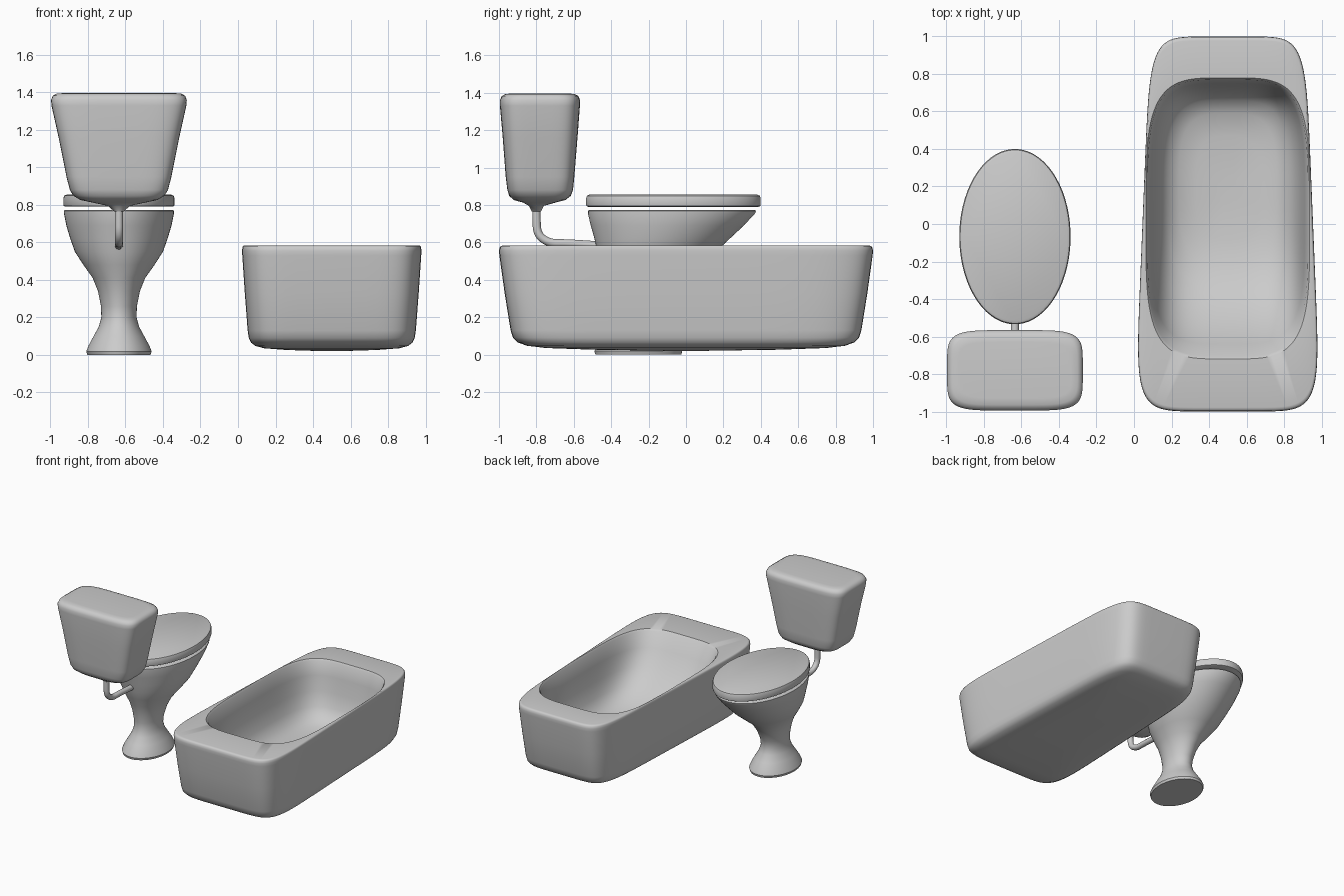
import bpy, bmesh
from math import cos, sin, pi, copysign


def ring(cx, y0, y1, hx, z, n=2.0, taper=0.0, seg=64):
    """Superellipse outline between y0 and y1, half width hx, tapering along y."""
    cy, hy = (y0 + y1) / 2, (y1 - y0) / 2
    pts = []
    for i in range(seg):
        a = 2 * pi * (i + 0.5) / seg
        u, v = [copysign(abs(t) ** (2 / n), t) for t in (cos(a), sin(a))]
        pts.append((cx + hx * u * (1 + taper * v), cy + hy * v, z))
    return pts


def loft(name, rings, angle=40):
    """Skin a stack of equal-length rings and cap both ends."""
    bm = bmesh.new()
    loops = [[bm.verts.new(p) for p in r] for r in rings]
    for a, b in zip(loops, loops[1:]):
        for i in range(len(a)):
            j = (i + 1) % len(a)
            bm.faces.new((a[i], a[j], b[j], b[i]))
    bm.faces.new(loops[0][::-1])
    bm.faces.new(loops[-1])
    bmesh.ops.recalc_face_normals(bm, faces=bm.faces)
    me = bpy.data.meshes.new(name)
    bm.to_mesh(me)
    bm.free()
    ob = bpy.data.objects.new(name, me)
    bpy.context.collection.objects.link(ob)
    smooth(ob, angle)
    return ob


def smooth(ob, angle):
    bpy.ops.object.select_all(action='DESELECT')
    ob.select_set(True)
    bpy.context.view_layer.objects.active = ob
    bpy.ops.object.shade_smooth_by_angle(angle=angle * pi / 180)


# Bathtub: outer shell (scale, z), then rim and basin (y0, y1, half width, z, n)
TUB_X = 0.5
shell = [(0.1, 0.02), (0.5, 0.026), (0.75, 0.035), (0.85, 0.047), (0.90, 0.065),
         (0.925, 0.09), (0.938, 0.13), (0.97, 0.33), (0.998, 0.53), (1.0, 0.555),
         (0.997, 0.572), (0.99, 0.58), (0.978, 0.583)]
basin = [(-0.72, 0.78, 0.437, 0.583, 4), (-0.705, 0.77, 0.428, 0.57, 4),
         (-0.64, 0.75, 0.41, 0.46, 4), (-0.55, 0.73, 0.39, 0.34, 4),
         (-0.43, 0.70, 0.36, 0.23, 3.8), (-0.32, 0.66, 0.32, 0.165, 3.6),
         (-0.2, 0.59, 0.26, 0.125, 3.4), (-0.08, 0.47, 0.17, 0.107, 3.2),
         (0.1, 0.27, 0.05, 0.10, 3)]
loft("bathtub",
     [ring(TUB_X, -s, s, 0.455 * s, z, 7, -0.09, 96) for s, z in shell] +
     [ring(TUB_X, y0, y1, hx, z, n, 0, 96) for y0, y1, hx, z, n in basin])

# Toilet bowl and pedestal (y0, y1, half width, z)
WC_X = -0.635
bowl = [(-0.485, -0.025, 0.168, 0.0), (-0.49, -0.02, 0.175, 0.018),
        (-0.475, -0.035, 0.162, 0.05), (-0.44, -0.07, 0.135, 0.1),
        (-0.405, -0.105, 0.108, 0.15), (-0.385, -0.12, 0.094, 0.2),
        (-0.385, -0.11, 0.096, 0.26), (-0.40, -0.07, 0.112, 0.34),
        (-0.42, -0.02, 0.14, 0.41), (-0.45, 0.07, 0.19, 0.48),
        (-0.475, 0.16, 0.235, 0.55), (-0.49, 0.235, 0.26, 0.62),
        (-0.51, 0.31, 0.281, 0.69), (-0.525, 0.37, 0.294, 0.755),
        (-0.525, 0.375, 0.294, 0.768), (-0.517, 0.367, 0.287, 0.773)]
loft("toilet_bowl", [ring(WC_X, y0, y1, hx, z) for y0, y1, hx, z in bowl])

# Closed lid
lid = [(0.012, 0.79), (0.002, 0.794), (0.0, 0.802), (0.0, 0.835),
       (0.005, 0.849), (0.018, 0.855)]
loft("toilet_lid",
     [ring(WC_X, -0.535 + d, 0.40 - d, 0.297 - d, z) for d, z in lid])

# Cistern with rounded edges and a funnel-shaped underside
tank = [(-0.825, -0.775, 0.025, 0.765, 2), (-0.84, -0.76, 0.06, 0.795, 2.2),
        (-0.87, -0.70, 0.14, 0.812, 3), (-0.92, -0.645, 0.205, 0.826, 4),
        (-0.945, -0.616, 0.243, 0.848, 4.6), (-0.955, -0.604, 0.262, 0.88, 5),
        (-0.964, -0.597, 0.28, 0.95, 5), (-0.98, -0.58, 0.322, 1.16, 5),
        (-0.995, -0.567, 0.36, 1.33, 5), (-0.995, -0.566, 0.362, 1.36, 5),
        (-0.985, -0.575, 0.353, 1.382, 5), (-0.965, -0.595, 0.333, 1.393, 5),
        (-0.93, -0.63, 0.30, 1.396, 5)]
loft("cistern", [ring(WC_X, y0, y1, hx, z, n) for y0, y1, hx, z, n in tank])

# Flush pipe from the cistern to the back of the bowl
path = [(-0.80, 0.81), (-0.80, 0.73), (-0.795, 0.64), (-0.73, 0.595),
        (-0.65, 0.595), (-0.56, 0.59), (-0.42, 0.58)]
cu = bpy.data.curves.new("flush_pipe", 'CURVE')
cu.dimensions = '3D'
cu.bevel_depth = 0.022
cu.bevel_resolution = 4
sp = cu.splines.new('NURBS')
sp.points.add(len(path) - 1)
for p, (y, z) in zip(sp.points, path):
    p.co = (WC_X, y, z, 1)
sp.order_u = 3
sp.use_endpoint_u = True
pipe = bpy.data.objects.new("flush_pipe", cu)
bpy.context.collection.objects.link(pipe)
bpy.ops.object.select_all(action='DESELECT')
pipe.select_set(True)
bpy.context.view_layer.objects.active = pipe
bpy.ops.object.convert(target='MESH')
smooth(bpy.context.view_layer.objects.active, 60)
